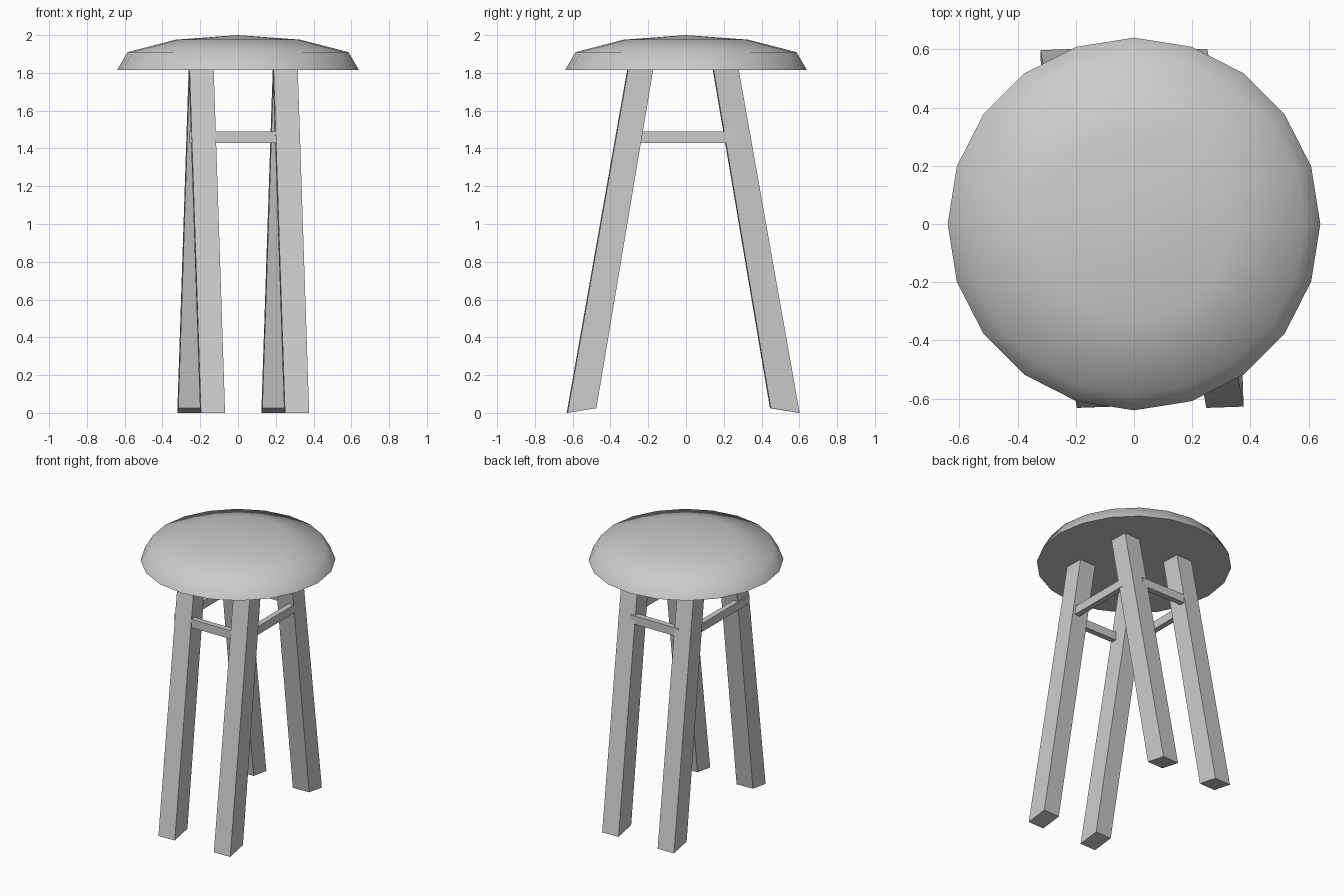
import bpy, bmesh
from math import cos, sin, pi, radians
from mathutils import Vector, Matrix

if "Cube" in bpy.data.objects:
    bpy.data.objects.remove(bpy.data.objects["Cube"])


def make_object(name, bm):
    bmesh.ops.recalc_face_normals(bm, faces=bm.faces)
    mesh = bpy.data.meshes.new(name)
    bm.to_mesh(mesh)
    bm.free()
    obj = bpy.data.objects.new(name, mesh)
    bpy.context.collection.objects.link(obj)
    return obj


# Seat: shallow 20-sided dome with a flat underside
def make_seat():
    n = 20
    bm = bmesh.new()
    rings = [[bm.verts.new((r * cos(2 * pi * i / n), r * sin(2 * pi * i / n), z))
              for i in range(n)]
             for r, z in ((0.64, 1.815), (0.612, 1.91), (0.328, 1.976))]
    # middle ring slightly narrower than the rim
    for v in rings[1]:
        v.co.x *= 0.585 / 0.612
        v.co.y *= 0.585 / 0.612
    crown = bm.verts.new((0, 0, 2.0))
    bm.faces.new(rings[0])
    for a, b in zip(rings, rings[1:]):
        for i in range(n):
            j = (i + 1) % n
            bm.faces.new((a[i], a[j], b[j], b[i]))
    for i in range(n):
        bm.faces.new((rings[-1][i], rings[-1][(i + 1) % n], crown))
    seat = make_object("seat", bm)
    bpy.context.view_layer.objects.active = seat
    seat.select_set(True)
    bpy.ops.object.shade_smooth_by_angle(angle=radians(60))


# Legs: splayed square posts, slightly twisted, cut square at the foot
def make_leg(name, foot, head, side):
    bm = bmesh.new()
    bmesh.ops.create_cube(bm, size=1)
    yaw = Matrix.Rotation(radians(2), 3, 'Z')
    for v in bm.verts:
        top = v.co.z > 0
        outer = v.co.y * side > 0
        centre, depth = (head, 0.133) if top else (foot, 0.153)
        off = yaw @ Vector((v.co.x * 0.128, v.co.y * depth, 0))
        z = 1.82 if top else (0.0 if outer else 0.025)
        v.co = (centre[0] + off.x, centre[1] + off.y, z)
    make_object(name, bm)


# Rails: thin bars between neighbouring legs
def make_rail(name, x0, x1, y0, y1):
    bm = bmesh.new()
    bmesh.ops.create_cube(bm, size=1)
    bmesh.ops.scale(bm, vec=(x1 - x0, y1 - y0, 0.06), verts=bm.verts)
    bmesh.ops.translate(bm, vec=((x0 + x1) / 2, (y0 + y1) / 2, 1.46), verts=bm.verts)
    make_object(name, bm)


make_seat()
for label, x in (("left", -0.195), ("right", 0.25)):
    make_leg("front_leg_" + label, (x + 0.06, -0.553), (x, -0.242), -1)
    make_leg("back_leg_" + label, (x - 0.06, 0.523), (x, 0.21), 1)

make_rail("front_rail", -0.15, 0.23, -0.365, -0.325)
make_rail("back_rail", -0.18, 0.21, 0.30, 0.34)
make_rail("left_rail", -0.258, -0.218, -0.36, 0.25)
make_rail("right_rail", 0.265, 0.305, -0.28, 0.25)
